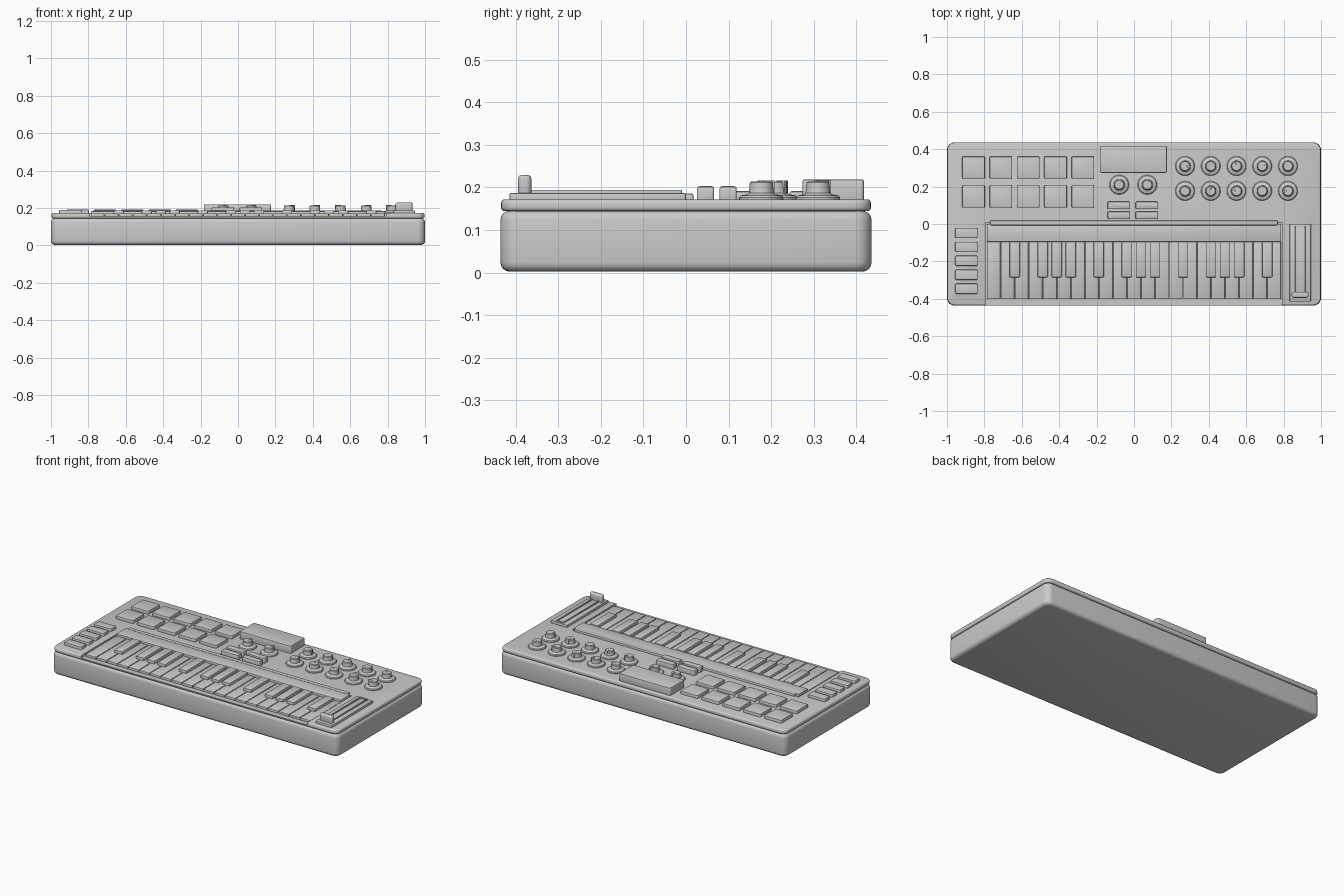
import bpy, bmesh, math
from mathutils import Matrix, Vector

if "Cube" in bpy.data.objects:
    bpy.data.objects.remove(bpy.data.objects["Cube"])

TOP = 0.172   # height of the control panel


def finish(bm, name):
    bmesh.ops.recalc_face_normals(bm, faces=bm.faces)
    me = bpy.data.meshes.new(name)
    bm.to_mesh(me)
    bm.free()
    ob = bpy.data.objects.new(name, me)
    bpy.context.collection.objects.link(ob)
    smooth(ob)
    return ob


def smooth(ob):
    bpy.ops.object.select_all(action='DESELECT')
    bpy.context.view_layer.objects.active = ob
    ob.select_set(True)
    bpy.ops.object.shade_smooth_by_angle(angle=math.radians(35))


def box(name, x, y, z, corner=0.0, edge=0.004, seg=2, slope=0.0):
    """Rounded box from (min, max) ranges; slope lowers the front of the top."""
    bm = bmesh.new()
    bmesh.ops.create_cube(bm, size=1)
    for v in bm.verts:
        v.co = Vector((x[v.co.x > 0], y[v.co.y > 0], z[v.co.z > 0]))
        if v.co.z == max(z) and v.co.y == y[0]:
            v.co.z -= slope
    if corner:
        up = [e for e in bm.edges
              if abs((e.verts[0].co - e.verts[1].co).normalized().z) > 0.9]
        bmesh.ops.bevel(bm, geom=up, offset=corner, segments=5, profile=0.5, affect='EDGES')
        rim = [e for e in bm.edges
               if abs((e.verts[0].co - e.verts[1].co).normalized().z) < 0.5]
    else:
        rim = bm.edges[:]
    if edge:
        bmesh.ops.bevel(bm, geom=rim, offset=edge, segments=seg, profile=0.5, affect='EDGES')
    return finish(bm, name)


def centred(name, cx, cy, w, d, z, **kw):
    return box(name, (cx - w / 2, cx + w / 2), (cy - d / 2, cy + d / 2), z, **kw)


def knob(name, cx, cy, turn):
    # skirt and cap turned from one profile
    prof = [(0, 0.165), (0.052, 0.165), (0.052, 0.176), (0.048, 0.181), (0.032, 0.184),
            (0.029, 0.187), (0.027, 0.211), (0.024, 0.214), (0, 0.214)]
    bm = bmesh.new()
    vs = [bm.verts.new((r, 0, z)) for r, z in prof]
    es = [bm.edges.new(p) for p in zip(vs, vs[1:])]
    bmesh.ops.spin(bm, geom=vs + es, cent=(0, 0, 0), axis=(0, 0, 1),
                   angle=math.tau, steps=32)
    bmesh.ops.remove_doubles(bm, verts=bm.verts, dist=0.0003)
    bmesh.ops.translate(bm, verts=bm.verts, vec=(cx, cy, 0))
    finish(bm, name)
    # pointer rib on the cap
    p = box(name + "_pointer", (0.006, 0.031), (-0.004, 0.004), (0.18, 0.216), edge=0.001)
    p.matrix_world = Matrix.Translation((cx, cy, 0)) @ Matrix.Rotation(turn, 4, 'Z')


# case bottom, seam and top panel
box("case", (-1, 1), (-0.436, 0.436), (0.002, 0.145), corner=0.04, edge=0.022, seg=4)
box("case_seam", (-0.985, 0.985), (-0.421, 0.421), (0.1, 0.155), corner=0.035, edge=0)
lid = box("top_panel", (-0.998, 0.998), (-0.435, 0.435), (0.144, TOP),
          corner=0.04, edge=0.009, seg=3)

# keyboard recess, open to the front
cut = box("recess_cutter", (-0.793, 0.79), (-0.5, 0.008), (0.156, 0.3), edge=0)
cut.hide_render = True
mod = lid.modifiers.new("recess", 'BOOLEAN')
mod.object = cut
mod.operation = 'DIFFERENCE'
mod.solver = 'EXACT'
bpy.context.view_layer.objects.active = lid
bpy.ops.object.modifier_apply(modifier="recess")
bpy.data.objects.remove(cut)
smooth(lid)

# strip behind the keys and its back ridge
box("key_strip", (-0.786, 0.786), (-0.096, 0.0), (0.15, 0.183), edge=0.004)
box("strip_ridge", (-0.77, 0.77), (-0.008, 0.018), (0.16, 0.186), edge=0.006)

# white keys
left, pitch, count = -0.788, 0.075, 21
for i in range(count):
    x0 = left + i * pitch
    box(f"white_key_{i + 1}", (x0 + 0.0015, x0 + pitch - 0.0015), (-0.402, -0.092),
        (0.15, 0.17), edge=0.004)

# black keys
for k in [2, 4, 5, 6, 8, 10, 11, 12, 14, 16, 17, 18, 20]:
    centred(f"black_key_{k}", left + k * pitch, -0.19, 0.055, 0.19, (0.155, 0.187), edge=0.005)

# performance pads
for r, cy in enumerate((0.302, 0.147)):
    for c in range(5):
        centred(f"pad_{r * 5 + c + 1}", -0.858 + c * 0.1462, cy, 0.121, 0.118,
                (0.16, 0.191), corner=0.006, edge=0.005)

# side buttons on the left
for i in range(5):
    centred(f"side_button_{i + 1}", -0.896, -0.048 - i * 0.0745, 0.12, 0.055,
            (0.16, 0.19), corner=0.008, edge=0.005)

# small buttons below the display
for i, cx in enumerate((-0.081, 0.069)):
    for j, cy in enumerate((0.099, 0.046)):
        centred(f"menu_button_{i * 2 + j + 1}", cx, cy, 0.121, 0.04,
                (0.16, 0.203), corner=0.006, edge=0.006)

# tilted display
box("display", (-0.182, 0.176), (0.274, 0.418), (0.16, 0.219),
    corner=0.008, edge=0.005, slope=0.018)

# knobs: two by the display, ten on the right
for i, cx in enumerate((-0.079, 0.071)):
    knob(f"display_knob_{i + 1}", cx, 0.21, math.radians(70 - 20 * i))
for r, cy in enumerate((0.31, 0.177)):
    for c in range(5):
        knob(f"control_knob_{r * 5 + c + 1}", 0.273 + c * 0.1375, cy,
             math.radians((-10, 35, 90, 40, 130)[c] + 60 * r))

# slider: plate, raised rails around the slot, handle
box("slider_plate", (0.832, 0.945), (-0.415, 0.0), (0.16, 0.187), edge=0.004)
for s in (-1, 1):
    centred(f"slider_rail_{'left' if s < 0 else 'right'}", 0.889 + s * 0.0235, -0.193,
            0.007, 0.365, (0.18, 0.194), edge=0.002)
for cy in (-0.013, -0.373):
    centred("slider_rail_end", 0.889, cy, 0.054, 0.007, (0.18, 0.194), edge=0.002)
centred("slider_handle", 0.888, -0.379, 0.09, 0.031, (0.18, 0.229), corner=0.012, edge=0.008, seg=3)
